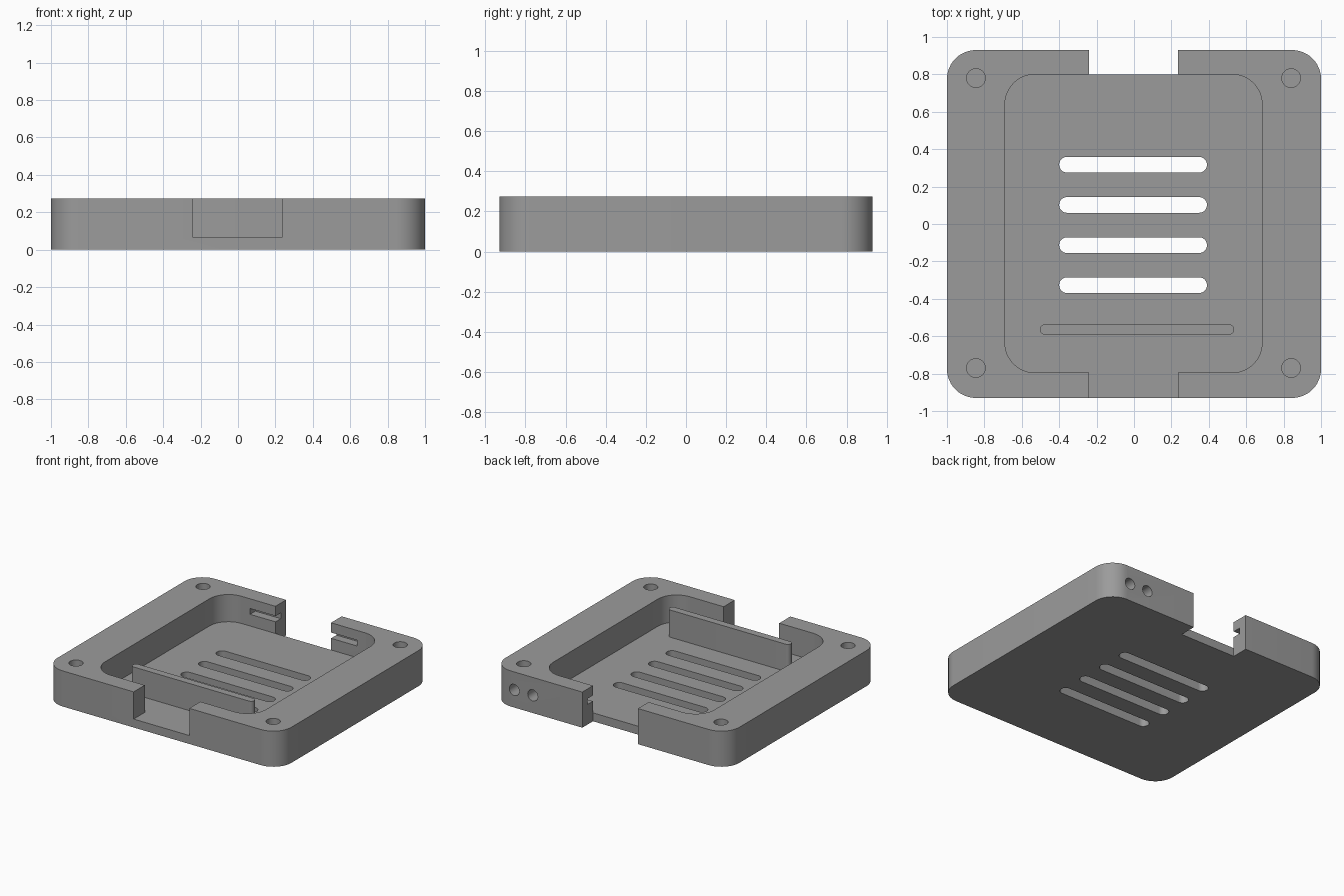
import bpy, bmesh, math

if "Cube" in bpy.data.objects:
    bpy.data.objects.remove(bpy.data.objects["Cube"])

TOP, FLOOR = 0.275, 0.065

grey = bpy.data.materials.new("grey plastic")
grey.diffuse_color = (0.33, 0.33, 0.33, 1)
grey.use_nodes = True
grey.node_tree.nodes["Principled BSDF"].inputs["Base Color"].default_value = grey.diffuse_color


def prism(name, x0, x1, y0, y1, z0, z1, r=0.0, n=12):
    """Upright block with rounded vertical corners."""
    bm = bmesh.new()
    pts = []
    if r:
        corners = ((x1 - r, y1 - r), (x0 + r, y1 - r), (x0 + r, y0 + r), (x1 - r, y0 + r))
        for q, (cx, cy) in enumerate(corners):
            for i in range(n + 1):
                a = math.pi / 2 * (q + i / n)
                pts.append((cx + r * math.cos(a), cy + r * math.sin(a), z0))
    else:
        pts = [(x1, y1, z0), (x0, y1, z0), (x0, y0, z0), (x1, y0, z0)]
    face = bm.faces.new([bm.verts.new(p) for p in pts])
    ext = bmesh.ops.extrude_face_region(bm, geom=[face])
    up = [v for v in ext["geom"] if isinstance(v, bmesh.types.BMVert)]
    bmesh.ops.translate(bm, verts=up, vec=(0, 0, z1 - z0))
    bmesh.ops.remove_doubles(bm, verts=bm.verts, dist=1e-5)
    bmesh.ops.recalc_face_normals(bm, faces=bm.faces)
    me = bpy.data.meshes.new(name)
    bm.to_mesh(me)
    bm.free()
    me.materials.append(grey)
    ob = bpy.data.objects.new(name, me)
    bpy.context.collection.objects.link(ob)
    return ob


def rod(name, r, depth, loc, rot=(0, 0, 0)):
    bpy.ops.mesh.primitive_cylinder_add(vertices=32, radius=r, depth=depth, location=loc, rotation=rot)
    ob = bpy.context.object
    ob.name = name
    ob.data.materials.append(grey)
    return ob


def cut(target, cutter):
    mod = target.modifiers.new("cut", 'BOOLEAN')
    mod.operation, mod.solver, mod.object = 'DIFFERENCE', 'EXACT', cutter
    bpy.context.view_layer.update()
    bpy.context.view_layer.objects.active = target
    bpy.ops.object.modifier_apply(modifier=mod.name)
    bpy.data.objects.remove(cutter)


# Tray body with a rounded cavity
tray = prism("tray", -1, 1, -0.93, 0.93, 0, TOP, 0.155)
cut(tray, prism("cavity", -0.69, 0.685, -0.795, 0.8, FLOOR, 0.4, 0.16))

# Front opening down to the floor, back opening right through
cut(tray, prism("front_opening", -0.24, 0.235, -1.1, -0.7, FLOOR, 0.4))
cut(tray, prism("back_opening", -0.24, 0.235, 0.8, 1.1, -0.1, 0.4))

# Grooves in the back wall on both sides of the opening
cut(tray, prism("back_groove", -0.457, 0.457, 0.75, 0.865, 0.155, 0.2))

# Vent slots in the floor
for y in (-0.327, -0.113, 0.102, 0.317):
    cut(tray, prism("vent_slot", -0.4, 0.39, y - 0.042, y + 0.042, -0.1, 0.12, 0.0418))

# Screw holes in the corners
for x in (-0.845, 0.84):
    for y in (-0.77, 0.78):
        cut(tray, rod("screw_hole", 0.05, 0.4, (x, y, FLOOR + 0.2)))

# Cable holes in the back face
for x, y_end in ((0.816, 0.78), (0.658, 0.70)):
    cut(tray, rod("cable_hole", 0.043, 1.0 - y_end, (x, (1.0 + y_end) / 2, 0.136), (math.pi / 2, 0, 0)))

# Upright divider standing near the front
divider = prism("divider", -0.503, 0.535, -0.592, -0.536, FLOOR - 0.01, TOP, 0.0278, 8)

for ob in (tray, divider):
    bpy.ops.object.select_all(action='DESELECT')
    ob.select_set(True)
    bpy.context.view_layer.objects.active = ob
    bpy.ops.object.shade_smooth_by_angle(angle=math.radians(30))
